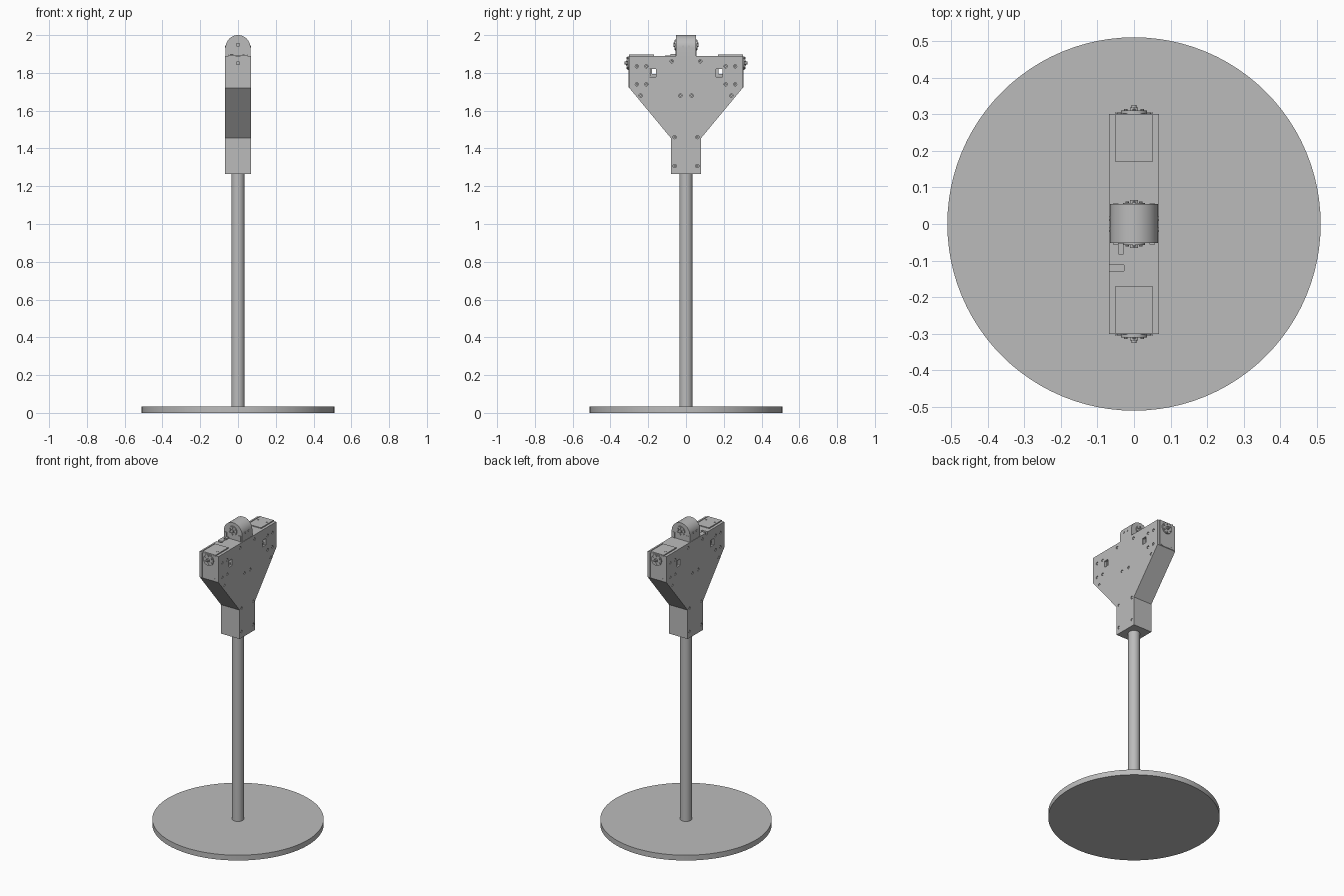
import bpy, bmesh
from math import pi, cos, sin
from mathutils import Matrix, Vector

if "Cube" in bpy.data.objects:
    bpy.data.objects.remove(bpy.data.objects["Cube"])

GREY = bpy.data.materials.new("plain grey")
GREY.use_nodes = True
COLOUR = (0.5, 0.5, 0.5, 1)
GREY.diffuse_color = COLOUR
GREY.node_tree.nodes["Principled BSDF"].inputs["Base Color"].default_value = COLOUR

TURN = {"X": Matrix.Rotation(pi / 2, 4, "Y"), "Y": Matrix.Rotation(pi / 2, 4, "X"), "Z": Matrix()}


def add_box(bm, centre, size):
    bmesh.ops.create_cube(bm, size=1, matrix=Matrix.Translation(centre) @ Matrix.Diagonal((*size, 1)))


def add_rod(bm, centre, radius, length, axis="Z", sides=24):
    bmesh.ops.create_cone(bm, cap_ends=True, segments=sides, radius1=radius, radius2=radius,
                          depth=length, matrix=Matrix.Translation(centre) @ TURN[axis])


def add_prism(bm, points, offset):
    face = bm.faces.new([bm.verts.new(p) for p in points])
    moved = bmesh.ops.extrude_face_region(bm, geom=[face])["geom"]
    bmesh.ops.translate(bm, vec=offset, verts=[v for v in moved if isinstance(v, bmesh.types.BMVert)])
    bmesh.ops.recalc_face_normals(bm, faces=bm.faces)


def finish(bm, name, smooth=True):
    mesh = bpy.data.meshes.new(name)
    bm.to_mesh(mesh)
    bm.free()
    mesh.materials.append(GREY)
    obj = bpy.data.objects.new(name, mesh)
    bpy.context.collection.objects.link(obj)
    if smooth:
        bpy.ops.object.select_all(action="DESELECT")
        obj.select_set(True)
        bpy.context.view_layer.objects.active = obj
        bpy.ops.object.shade_smooth_by_angle(angle=0.6)
    return obj


def cut(obj, cutter):
    cutter.hide_render = True
    mod = obj.modifiers.new("cut", "BOOLEAN")
    mod.object = cutter
    mod.solver = "EXACT"
    bpy.context.view_layer.objects.active = obj
    bpy.ops.object.modifier_apply(modifier=mod.name)
    bpy.data.objects.remove(cutter)


# Round base and pole
bm = bmesh.new()
add_rod(bm, (0, 0, 0.0175), 0.51, 0.035, sides=96)
finish(bm, "base_plate")
bm = bmesh.new()
add_rod(bm, (0, 0, 0.66), 0.035, 1.25, sides=48)
finish(bm, "pole")

# Y-shaped housing
half = [(0.08, 1.265), (0.08, 1.455), (0.3, 1.72), (0.3, 1.89)]
outline = half + [(-y, z) for y, z in reversed(half)]
bm = bmesh.new()
add_prism(bm, [(-0.068, y, z) for y, z in outline], (0.136, 0, 0))
housing = finish(bm, "housing", False)

# Screw recesses on both flanks, plus through slots and a cable notch
bm = bmesh.new()
holes = [(0.26, 1.835), (0.21, 1.835), (0.26, 1.74), (0.21, 1.74), (0.24, 1.68),
         (0.03, 1.68), (0.075, 1.862), (0.06, 1.46), (0.06, 1.307)]
for side in (-1, 1):
    for end in (-1, 1):
        for y, z in holes:
            add_rod(bm, (side * 0.068, end * y, z), 0.009, 0.02, "X", 16)
for end in (-1, 1):
    add_box(bm, (0, end * 0.175, 1.8), (0.3, 0.035, 0.042))
add_box(bm, (-0.05, -0.12, 1.89), (0.045, 0.016, 0.03))
cut(housing, finish(bm, "cutter", False))

# Screw heads inside the recesses and connectors inside the slots
bm = bmesh.new()
for side in (-1, 1):
    for end in (-1, 1):
        for y, z in holes:
            add_rod(bm, (side * 0.062, end * y, z), 0.006, 0.008, "X", 12)
finish(bm, "flank_screws")
bm = bmesh.new()
for end in (-1, 1):
    add_box(bm, (0, end * 0.175 - 0.01, 1.8), (0.11, 0.012, 0.04))
    add_box(bm, (0, end * 0.175 + 0.006, 1.787), (0.11, 0.022, 0.014))
finish(bm, "slot_connectors", False)


def add_fitting(bm, y, z, end, radius):
    """Round flange with a centre nut and a ring of bolt heads."""
    add_rod(bm, (0, y + end * 0.004, z), radius, 0.008, "Y", 32)
    add_rod(bm, (0, y + end * 0.008, z), 0.012, 0.016, "Y", 6)
    for i in range(6):
        a = i * pi / 3 + pi / 6
        add_rod(bm, (cos(a) * radius * 0.72, y + end * 0.006, z + sin(a) * radius * 0.72),
                0.005, 0.012, "Y", 10)


# End modules: top cover, end panel, guide rails and round fitting
for end, label in ((-1, "front"), (1, "back")):
    bm = bmesh.new()
    add_box(bm, (0, end * 0.235, 1.885), (0.094, 0.132, 0.02))
    for side in (-1, 1):
        add_box(bm, (side * 0.0485, end * 0.235, 1.885), (0.004, 0.132, 0.024))
        add_box(bm, (side * 0.05, end * 0.3, 1.805), (0.004, 0.008, 0.165))
        add_rod(bm, (side * 0.03, end * 0.255, 1.895), 0.005, 0.004, sides=12)
        add_rod(bm, (side * 0.04, end * 0.3, 1.735), 0.006, 0.008, "Y", 12)
    add_box(bm, (0, end * 0.3, 1.805), (0.095, 0.005, 0.165))
    finish(bm, label + "_module")
    bm = bmesh.new()
    add_fitting(bm, end * 0.302, 1.852, end, 0.036)
    add_rod(bm, (0, end * 0.318, 1.852), 0.007, 0.014, "Y", 12)
    finish(bm, label + "_fitting")

# Domed head on top
bm = bmesh.new()
arch = [(0.066 * cos(i * pi / 24), 1.934 + 0.066 * sin(i * pi / 24)) for i in range(25)]
arch = [(0.066, 1.885)] + arch + [(-0.066, 1.885)]
add_prism(bm, [(x, -0.052, z) for x, z in arch], (0, 0.106, 0))
finish(bm, "domed_head")
bm = bmesh.new()
for end in (-1, 1):
    add_fitting(bm, end * 0.05, 1.948, end, 0.03)
    for side in (-1, 1):
        add_box(bm, (side * 0.05, end * 0.053, 1.907), (0.014, 0.006, 0.04))
        add_rod(bm, (side * 0.065, end * 0.015, 1.94), 0.006, 0.006, "X", 12)
finish(bm, "head_fittings")

# Small cable clip beside the head
bm = bmesh.new()
add_box(bm, (-0.036, -0.068, 1.892), (0.014, 0.03, 0.014))
add_box(bm, (-0.036, -0.092, 1.888), (0.006, 0.04, 0.008))
finish(bm, "cable_clip", False)
